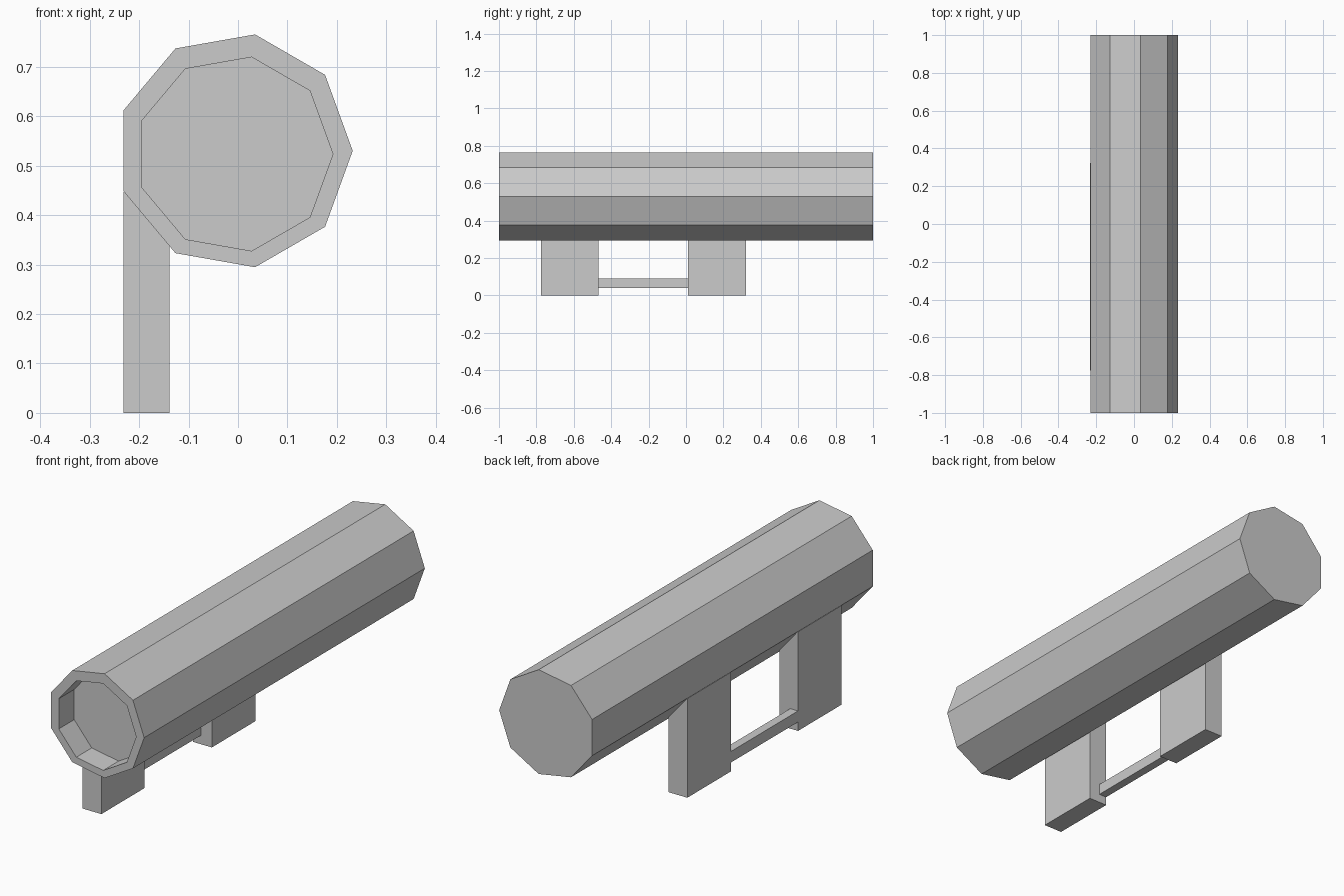
import bpy
import bmesh
from math import cos, sin, tau

cube = bpy.data.objects.get("Cube")
if cube:
    bpy.data.objects.remove(cube, do_unlink=True)

GREY = (0.6, 0.6, 0.6, 1)
grey = bpy.data.materials.new("plain grey")
grey.use_nodes = True
grey.diffuse_color = GREY
grey.node_tree.nodes["Principled BSDF"].inputs["Base Color"].default_value = GREY

SIDES = 9
AXIS_X = -0.007
SIDE_X = -0.232  # flat outer side shared by tube, legs and bar


def add_object(name, bm):
    bmesh.ops.recalc_face_normals(bm, faces=bm.faces)
    mesh = bpy.data.meshes.new(name)
    bm.to_mesh(mesh)
    bm.free()
    mesh.materials.append(grey)
    obj = bpy.data.objects.new(name, mesh)
    bpy.context.collection.objects.link(obj)
    return obj


def ring(bm, radius, y, z):
    angles = [tau * i / SIDES for i in range(SIDES)]
    return [bm.verts.new((AXIS_X + radius * cos(a), y, z + radius * sin(a)))
            for a in angles]


def box(name, x, y, z):
    bm = bmesh.new()
    bmesh.ops.create_cube(bm, size=1)
    for v in bm.verts:
        v.co = [lo + (c + 0.5) * (hi - lo) for c, (lo, hi) in zip(v.co, (x, y, z))]
    return add_object(name, bm)


# Nine-sided tube: closed back, rim and shallow recess at the front
bm = bmesh.new()
rings = [ring(bm, 0.239, 1, 0.53), ring(bm, 0.239, -1, 0.53),
         ring(bm, 0.199, -1, 0.5235), ring(bm, 0.199, -0.89, 0.5235)]
for a, b in zip(rings, rings[1:]):
    for i in range(SIDES):
        j = (i + 1) % SIDES
        bm.faces.new((a[i], a[j], b[j], b[i]))
bm.faces.new(rings[0])
bm.faces.new(rings[-1])
add_object("tube", bm)

# Two legs, flush with the flat side of the tube
for name, y in (("front_leg", (-0.775, -0.467)), ("back_leg", (0.012, 0.322))):
    box(name, (SIDE_X, -0.139), y, (0, 0.447))

# Thin bar joining the legs near the bottom
box("cross_bar", (SIDE_X, -0.193), (-0.467, 0.012), (0.04, 0.09))
